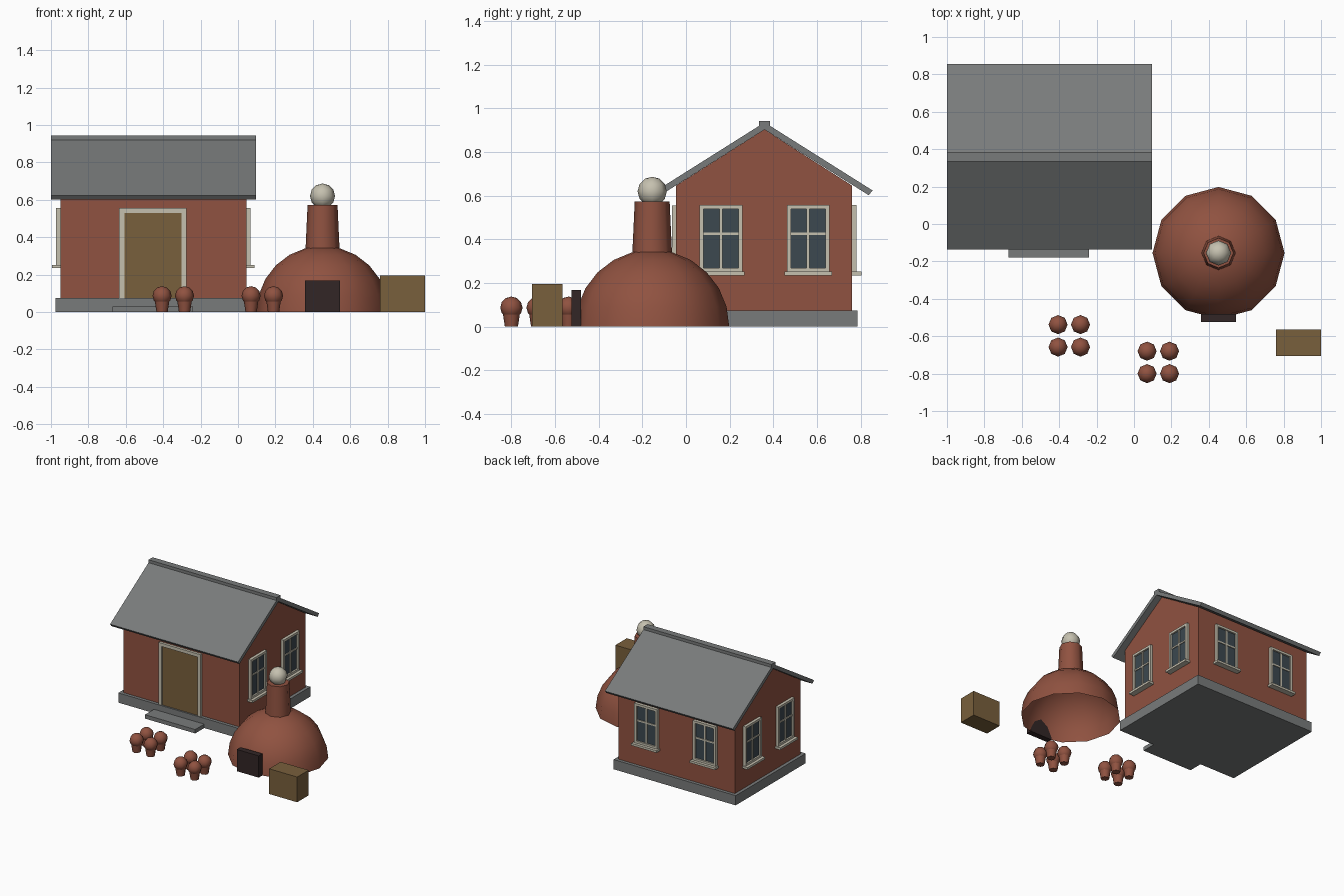
import bpy, bmesh, math
from mathutils import Matrix, Vector

if "Cube" in bpy.data.objects:
    bpy.data.objects.remove(bpy.data.objects["Cube"], do_unlink=True)


def material(name, rgb):
    m = bpy.data.materials.new(name)
    m.use_nodes = True
    m.diffuse_color = (*rgb, 1)
    m.node_tree.nodes["Principled BSDF"].inputs["Base Color"].default_value = (*rgb, 1)
    return m


BRICK = material("terracotta", (0.28, 0.085, 0.052))
SLATE = material("slate grey", (0.19, 0.198, 0.198))
WOOD = material("brown wood", (0.19, 0.115, 0.045))
TRIM = material("cream trim", (0.56, 0.53, 0.43))
GLASS = material("dark glass", (0.045, 0.065, 0.08))
SOOT = material("sooty iron", (0.032, 0.019, 0.019))


def finish(bm, name, mat, smooth=False):
    bmesh.ops.recalc_face_normals(bm, faces=bm.faces)
    me = bpy.data.meshes.new(name)
    bm.to_mesh(me)
    bm.free()
    me.materials.append(mat)
    ob = bpy.data.objects.new(name, me)
    bpy.context.collection.objects.link(ob)
    if smooth:
        bpy.ops.object.select_all(action="DESELECT")
        ob.select_set(True)
        bpy.context.view_layer.objects.active = ob
        bpy.ops.object.shade_smooth_by_angle(angle=math.radians(50))
    return ob


def boxes(name, mat, spans, matrix=Matrix()):
    """One object from boxes given as (x0, x1, y0, y1, z0, z1)."""
    bm = bmesh.new()
    for x0, x1, y0, y1, z0, z1 in spans:
        size = Matrix.Diagonal((x1 - x0, y1 - y0, z1 - z0, 1))
        mid = Vector((x0 + x1, y0 + y1, z0 + z1)) / 2
        bmesh.ops.create_cube(bm, size=1, matrix=matrix @ Matrix.Translation(mid) @ size)
    return finish(bm, name, mat)


def prism(name, mat, profile, x0, x1):
    """Extrude a (y, z) profile along x."""
    bm = bmesh.new()
    face = bm.faces.new([bm.verts.new((x0, y, z)) for y, z in profile])
    ext = bmesh.ops.extrude_face_region(bm, geom=[face])["geom"]
    verts = [v for v in ext if isinstance(v, bmesh.types.BMVert)]
    bmesh.ops.translate(bm, verts=verts, vec=(x1 - x0, 0, 0))
    return finish(bm, name, mat)


def lathe(name, mat, profile, sides, x, y):
    """Spin an (r, z) profile round a vertical axis."""
    bm = bmesh.new()
    verts = [bm.verts.new((r, 0, z)) for r, z in profile]
    edges = [bm.edges.new(pair) for pair in zip(verts, verts[1:])]
    bmesh.ops.spin(bm, geom=verts + edges, axis=(0, 0, 1), cent=(0, 0, 0),
                   angle=math.tau, steps=sides, use_duplicate=False)
    bmesh.ops.remove_doubles(bm, verts=bm.verts, dist=0.0005)
    bmesh.ops.translate(bm, verts=bm.verts, vec=(x, y, 0))
    return finish(bm, name, mat, True)


def arc(radius, z, start, end, steps):
    angles = [math.radians(start + (end - start) * i / steps) for i in range(steps + 1)]
    return [(radius * math.cos(a), z + radius * math.sin(a)) for a in angles]


# House shell
X0, X1, Y0, Y1, RIDGE = -0.95, 0.045, -0.045, 0.76, 0.36
EAVE, APEX, SLOPE = 0.647, 0.903, 0.63
boxes("plinth", SLATE, [(X0 - 0.025, X1 + 0.025, Y0 - 0.025, Y1 + 0.025, 0, 0.075)])
prism("walls", BRICK, [(Y0, 0.07), (Y1, 0.07), (Y1, EAVE), (RIDGE, APEX), (Y0, EAVE)], X0, X1)
boxes("front_step", SLATE, [(-0.67, -0.24, -0.18, -0.07, 0, 0.03)])

# Roof slab and ridge cap
low, high, top = 0.477, 0.495, APEX + 0.033
prism("roof", SLATE, [
    (RIDGE, APEX), (RIDGE - low, APEX - SLOPE * low), (RIDGE - high, top - SLOPE * high),
    (RIDGE, top), (RIDGE + high, top - SLOPE * high), (RIDGE + low, APEX - SLOPE * low)],
    -1, 0.095)
boxes("ridge_cap", SLATE, [(-1, 0.095, RIDGE - 0.025, RIDGE + 0.025, 0.905, 0.943)])

# Door and its frame
boxes("door", WOOD, [(-0.61, -0.3, Y0 - 0.012, Y0, 0.075, 0.53)])
boxes("door_frame", TRIM, [
    (-0.635, -0.608, Y0 - 0.02, Y0, 0.075, 0.555),
    (-0.302, -0.275, Y0 - 0.02, Y0, 0.075, 0.555),
    (-0.608, -0.302, Y0 - 0.02, Y0, 0.53, 0.555)])


def window(name, x, y, turn):
    """A four-pane window whose outward side is local -y."""
    m = Matrix.Translation((x, y, 0)) @ Matrix.Rotation(math.radians(turn), 4, "Z")
    w, b, z0, z1, d = 0.098, 0.018, 0.25, 0.557, -0.022
    boxes(name + "_glass", GLASS, [(-w + b, w - b, -0.009, 0, z0 + b, z1 - b)], m)
    boxes(name + "_frame", TRIM, [
        (-w, -w + b, d, 0, z0, z1), (w - b, w, d, 0, z0, z1),
        (-w + b, w - b, d, 0, z1 - b, z1), (-w + b, w - b, d, 0, z0, z0 + b),
        (-0.007, 0.007, -0.016, 0, z0 + b, z1 - b),
        (-w + b, w - b, -0.015, 0, 0.42, 0.432)], m)
    boxes(name + "_sill", TRIM, [(-0.108, 0.108, -0.044, 0, 0.235, 0.252)], m)


# Two windows on each gable and on the back wall
for i, side in enumerate((-1, 1), 1):
    window(f"left_window_{i}", X1, RIDGE + side * 0.2, 90)
    window(f"right_window_{i}", X0, RIDGE + side * 0.2, -90)
    window(f"back_window_{i}", (X0 + X1) / 2 + side * 0.25, Y1, 180)

# Domed kiln, open underneath, with chimney and smoke ball
KX, KY = 0.452, -0.155
lathe("kiln_dome", BRICK, arc(0.353, 0, 0, 90, 6), 12, KX, KY)
lathe("kiln_chimney", BRICK, [(0.091, 0.335), (0.08, 0.573), (0, 0.573)], 8, KX, KY)
lathe("smoke_ball", TRIM, arc(0.067, 0.62, -90, 90, 6), 8, KX, KY)
boxes("kiln_door", SOOT, [(0.357, 0.545, -0.525, -0.48, 0, 0.168)])

# Wooden crate
boxes("crate", WOOD, [(0.76, 1, -0.705, -0.565, 0, 0.195)])

# Two clusters of four round-topped pots
for cluster, (cx, cy) in enumerate(((-0.346, -0.598), (0.13, -0.74)), 1):
    for i in range(4):
        px, py = cx + 0.06 * (i % 2 * 2 - 1), cy + 0.06 * (i // 2 * 2 - 1)
        tag = f"{cluster}_{i + 1}"
        lathe("pot_" + tag, BRICK, [(0, 0), (0.03, 0), (0.042, 0.08), (0, 0.08)], 8, px, py)
        lathe("pot_top_" + tag, BRICK, arc(0.051, 0.087, -90, 90, 6), 8, px, py)
